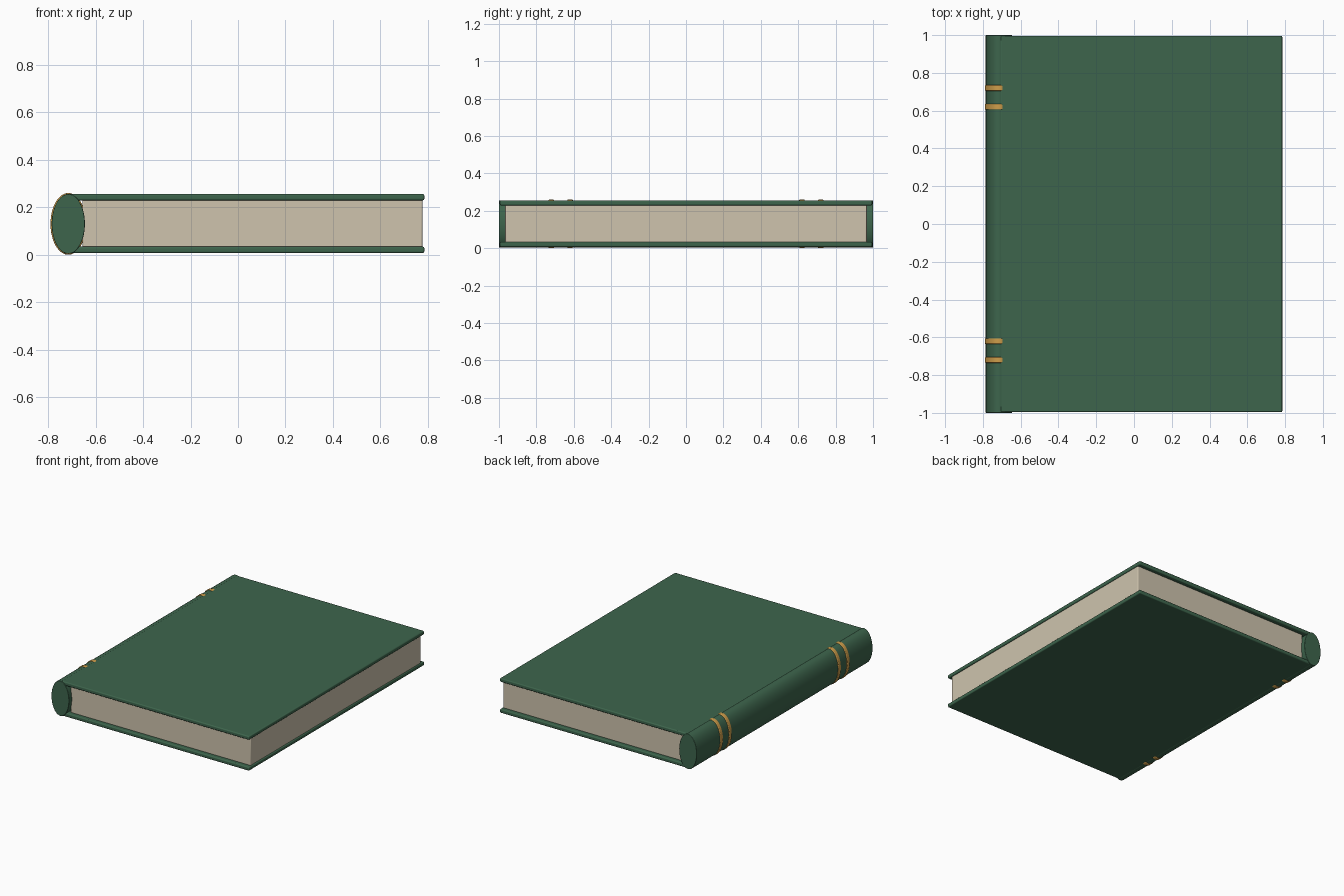
import bpy
import math

if "Cube" in bpy.data.objects:
    bpy.data.objects.remove(bpy.data.objects["Cube"], do_unlink=True)


def make_material(name, rgb):
    mat = bpy.data.materials.new(name)
    mat.use_nodes = True
    color = (*rgb, 1.0)
    mat.diffuse_color = color
    bsdf = next(n for n in mat.node_tree.nodes if n.type == 'BSDF_PRINCIPLED')
    bsdf.inputs["Base Color"].default_value = color
    return mat


green = make_material("green cloth", (0.047, 0.130, 0.073))
cream = make_material("cream paper", (0.62, 0.55, 0.42))
gold = make_material("gold trim", (0.62, 0.34, 0.07))


def finish(obj, name, mat, bevel):
    obj.name = name
    obj.data.materials.append(mat)
    mod = obj.modifiers.new("soft edges", 'BEVEL')
    mod.width = bevel
    mod.segments = 3
    mod.limit_method = 'ANGLE'
    bpy.ops.object.shade_smooth_by_angle(angle=math.radians(40))
    return obj


def box(name, lo, hi, mat, bevel):
    center = [(a + b) / 2 for a, b in zip(lo, hi)]
    bpy.ops.mesh.primitive_cube_add(size=1, location=center)
    obj = bpy.context.object
    obj.scale = [b - a for a, b in zip(lo, hi)]
    bpy.ops.object.transform_apply(location=False, rotation=False, scale=True)
    return finish(obj, name, mat, bevel)


SPINE_X, MID_Z = -0.715, 0.13


def oval_rod(name, y, length, rx, rz, mat, bevel):
    # Elliptical cylinder lying along the spine
    bpy.ops.mesh.primitive_cylinder_add(vertices=64, radius=1, depth=length,
                                        rotation=(math.pi / 2, 0, 0))
    obj = bpy.context.object
    bpy.ops.object.transform_apply(location=False, rotation=True, scale=False)
    obj.scale = (rx, 1, rz)
    bpy.ops.object.transform_apply(location=False, rotation=False, scale=True)
    obj.location = (SPINE_X, y, MID_Z)
    return finish(obj, name, mat, bevel)


# Covers and page block
for name, z in (("bottom_cover", 0.007), ("top_cover", 0.229)):
    box(name, (-0.708, -0.996, z), (0.785, 0.996, z + 0.027), green, 0.007)
box("page_block", (-0.655, -0.967, 0.03), (0.777, 0.967, 0.233), cream, 0.006)

# Rounded spine with raised bands
oval_rod("spine", 0, 2.0, 0.07, 0.126, green, 0.003)
for end, side in (("front", -1), ("back", 1)):
    for place, y in (("inner", 0.62), ("outer", 0.72)):
        oval_rod(f"{end}_{place}_band", side * y, 0.03, 0.075, 0.13, gold, 0.005)
